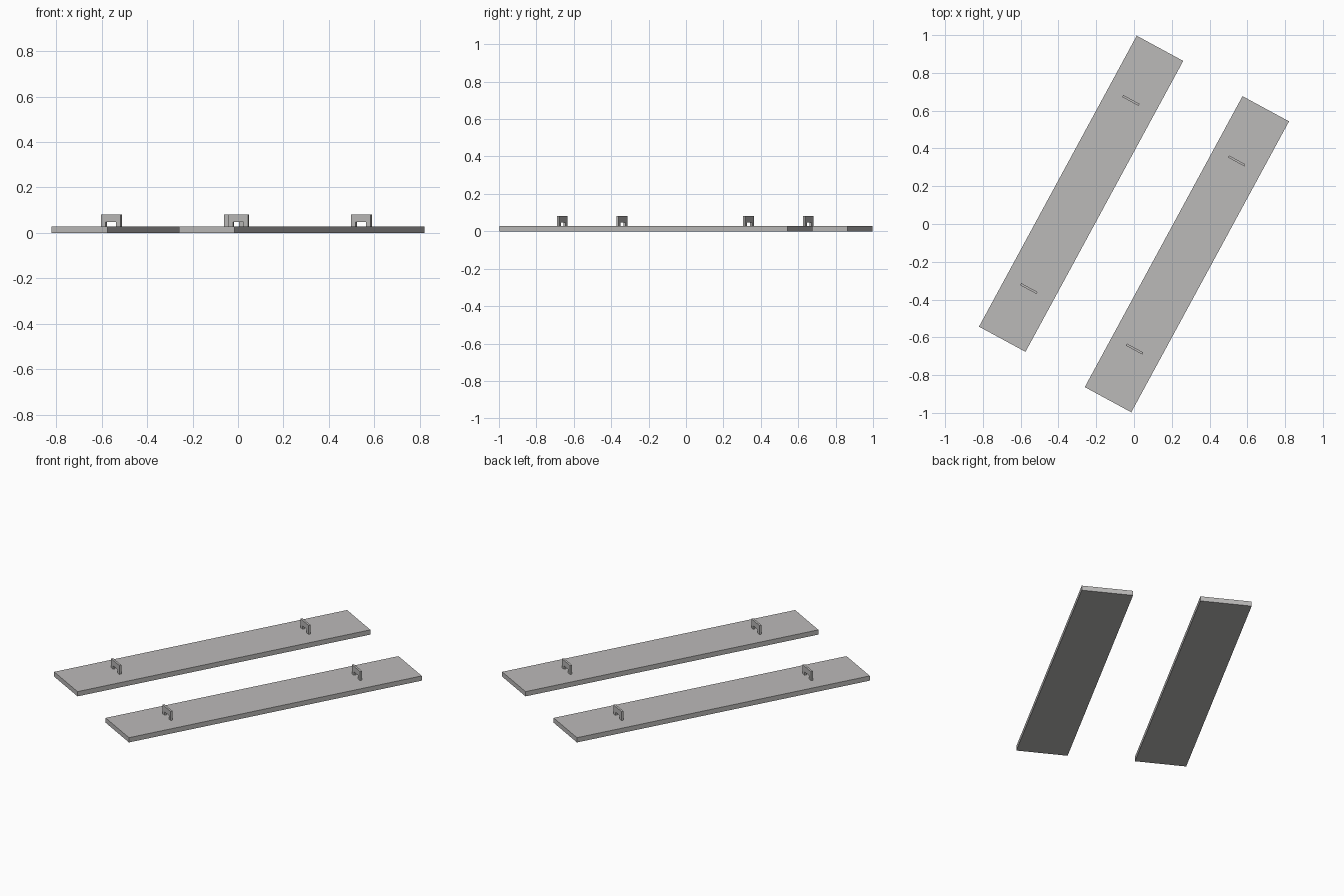
import bpy, bmesh, math
from mathutils import Matrix, Vector

if "Cube" in bpy.data.objects:
    bpy.data.objects.remove(bpy.data.objects["Cube"])

ANGLE = math.atan2(1.54, 0.835) - math.pi / 2   # boards lie skewed on the ground
LENGTH, WIDTH, THICK = 1.752, 0.28, 0.028

grey = bpy.data.materials.new("light_grey")
grey.diffuse_color = (0.5, 0.49, 0.485, 1)
grey.use_nodes = True
grey.node_tree.nodes["Principled BSDF"].inputs["Base Color"].default_value = grey.diffuse_color


def add_object(name, bm, centre):
    bmesh.ops.recalc_face_normals(bm, faces=bm.faces)
    me = bpy.data.meshes.new(name)
    bm.to_mesh(me)
    bm.free()
    me.materials.append(grey)
    ob = bpy.data.objects.new(name, me)
    ob.matrix_world = Matrix.Translation((*centre, 0)) @ Matrix.Rotation(ANGLE, 4, 'Z')
    bpy.context.collection.objects.link(ob)


def board(name, centre):
    bm = bmesh.new()
    bmesh.ops.create_cube(bm, size=1, matrix=Matrix.Translation((0, 0, THICK / 2))
                          @ Matrix.Diagonal((WIDTH, LENGTH, THICK, 1)))
    add_object(name, bm, centre)


def handle(name, centre, along):
    # upside-down U profile standing across the board, extruded to its thickness
    half, inner, top, under, t = 0.049, 0.026, 0.081, 0.048, 0.012
    profile = [(-half, THICK), (-half, top), (half, top), (half, THICK),
               (inner, THICK), (inner, under), (-inner, under), (-inner, THICK)]
    bm = bmesh.new()
    face = bm.faces.new([bm.verts.new((x - 0.004, along - t / 2, z)) for x, z in profile])
    ext = bmesh.ops.extrude_face_region(bm, geom=[face])
    verts = [v for v in ext["geom"] if isinstance(v, bmesh.types.BMVert)]
    bmesh.ops.translate(bm, verts=verts, vec=Vector((0, t, 0)))
    add_object(name, bm, centre)


for side, s in (("left", -1), ("right", 1)):
    centre = (s * 0.28, -s * 0.16)
    board(side + "_board", centre)
    for end, a in (("front", -0.573), ("back", 0.56)):
        handle(f"{side}_{end}_handle", centre, a)
